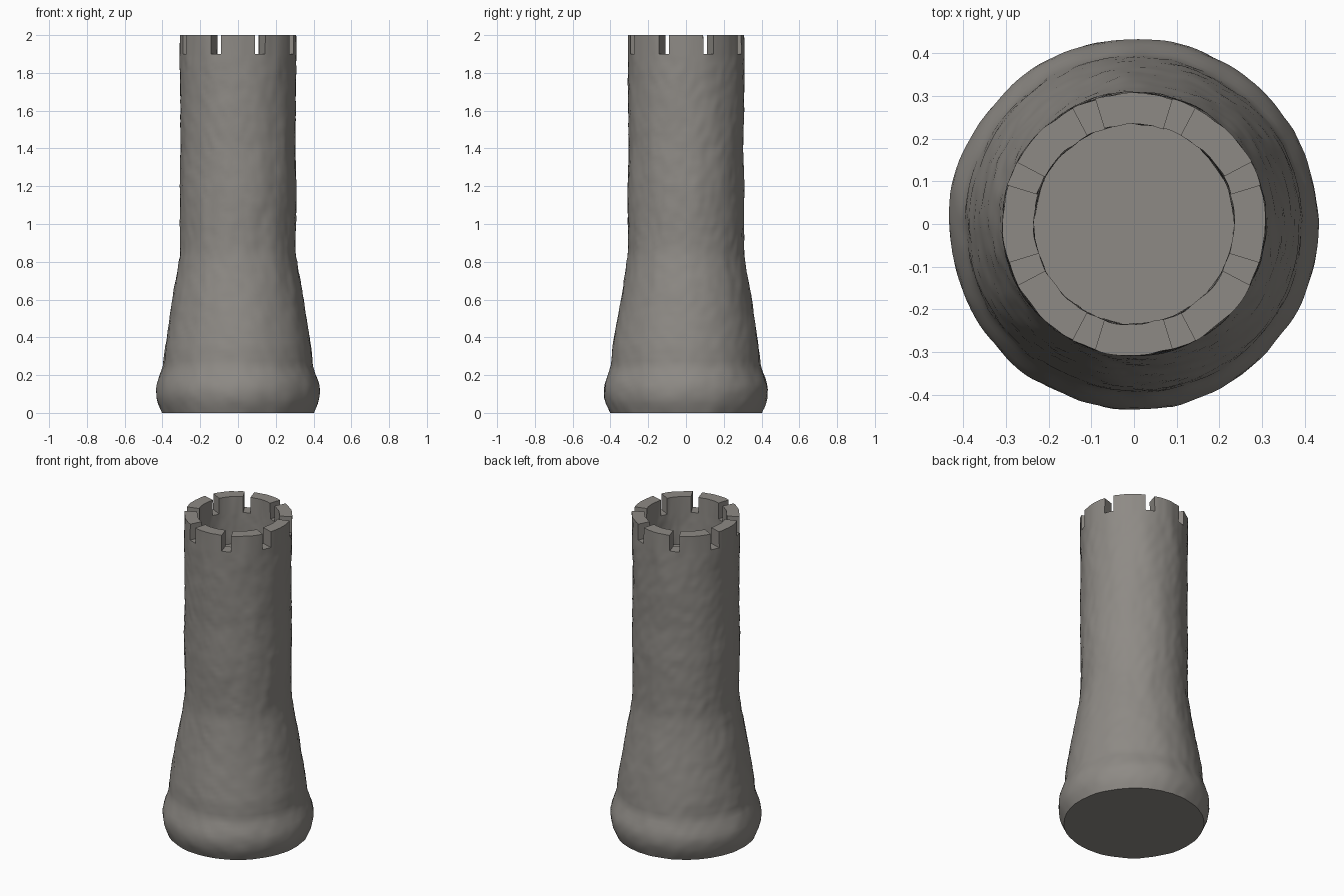
import bpy, bmesh, math
from mathutils import Vector, noise

if "Cube" in bpy.data.objects:
    bpy.data.objects.remove(bpy.data.objects["Cube"])

SEG = 136            # 8 sectors of 17: 4 notch segments + 13 merlon segments
SECTOR, GAP = 17, 4
NOTCH_Z, TOP_Z, FLOOR_Z = 1.9, 2.0, 1.7

stone = bpy.data.materials.new("grey stone")
stone.diffuse_color = (0.27, 0.255, 0.235, 1)
stone.use_nodes = True
stone.node_tree.nodes["Principled BSDF"].inputs["Base Color"].default_value = stone.diffuse_color

# Outer profile: (height, radius)
PROFILE = [(0, .402), (.04, .420), (.08, .431), (.12, .434), (.16, .428), (.20, .413),
           (.25, .396), (.35, .387), (.45, .371), (.6, .346), (.75, .321), (.84, .308),
           (.95, .306), (1.2, .308), (1.4, .304), (1.7, .307), (2.0, .308)]


def radius(z):
    for (z0, r0), (z1, r1) in zip(PROFILE, PROFILE[1:]):
        if z <= z1:
            return r0 + (r1 - r0) * (z - z0) / (z1 - z0)
    return PROFILE[-1][1]


def rough(a, z):
    """Hand-hewn stone: broad lumps plus fine, slanting chisel ripples."""
    x, y = math.cos(a), math.sin(a)
    broad = noise.noise(Vector((x * 3, y * 3, z * 4)))
    fine = noise.noise(Vector((x * 7 + 5, y * 7, z * 22 + x * 5)))
    return broad * .005 + fine * .0035


bm = bmesh.new()


def ring(z, r):
    verts = []
    for i in range(SEG):
        # the first notch is centred on 22.5 degrees
        a = math.radians(22.5) + (i - GAP / 2) * math.tau / SEG
        rr = r + rough(a, z)
        verts.append(bm.verts.new((rr * math.cos(a), rr * math.sin(a), z)))
    return verts


def bridge(lo, hi, i):
    j = (i + 1) % SEG
    bm.faces.new((lo[i], lo[j], hi[j], hi[i]))


# Outer wall up to the notch floor
N = 76
outer = [ring(NOTCH_Z * k / N, radius(NOTCH_Z * k / N)) for k in range(N + 1)]
for lo, hi in zip(outer, outer[1:]):
    for i in range(SEG):
        bridge(lo, hi, i)
bm.faces.new(outer[0][::-1])

# Inner wall down to the sunken floor
M = 8
inner = [ring(NOTCH_Z + (FLOOR_Z - NOTCH_Z) * k / M, .235) for k in range(M + 1)]
for hi, lo in zip(inner, inner[1:]):
    for i in range(SEG):
        bridge(hi, lo, i)
bm.faces.new(inner[-1])

# Battlements: merlons separated by narrow radial notches
o0, i0 = outer[-1], inner[0]
o1, i1 = ring(TOP_Z, radius(TOP_Z)), ring(TOP_Z, .235)
for i in range(SEG):
    k = i % SECTOR
    if k < GAP:
        bridge(o0, i0, i)
    else:
        bridge(o0, o1, i)
        bridge(o1, i1, i)
        bridge(i1, i0, i)
    if k in (0, GAP):
        bm.faces.new((o0[i], o1[i], i1[i], i0[i]))

bmesh.ops.delete(bm, geom=[v for v in bm.verts if not v.link_faces], context='VERTS')
bmesh.ops.recalc_face_normals(bm, faces=bm.faces)
mesh = bpy.data.meshes.new("tower")
bm.to_mesh(mesh)
bm.free()
mesh.materials.append(stone)
tower = bpy.data.objects.new("tower", mesh)
bpy.context.collection.objects.link(tower)
bpy.context.view_layer.objects.active = tower
tower.select_set(True)
bpy.ops.object.shade_smooth_by_angle(angle=math.radians(35))
